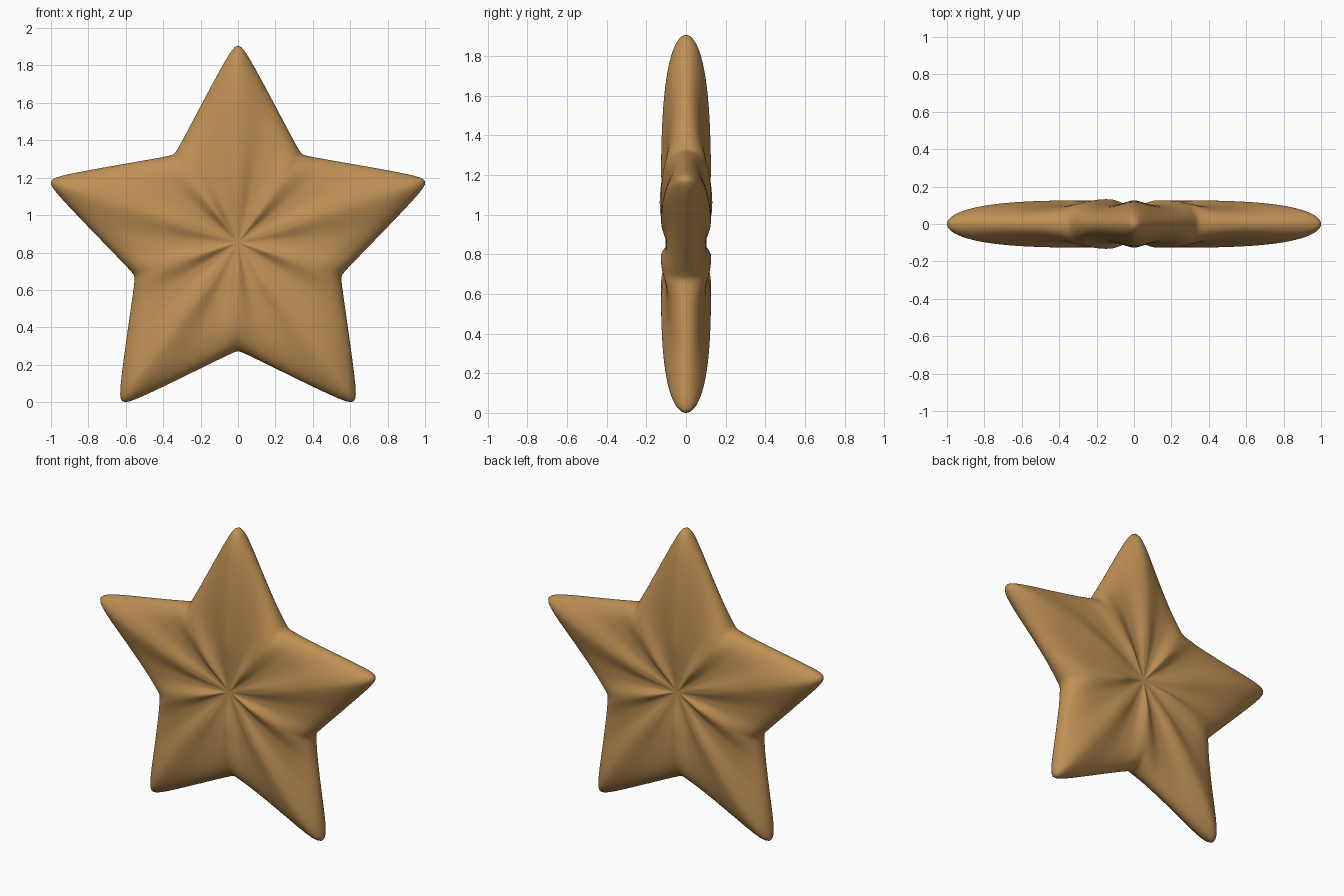
import bpy, bmesh, math

if "Cube" in bpy.data.objects:
    bpy.data.objects.remove(bpy.data.objects["Cube"])

N, K = 400, 24               # steps around and from centre to rim
TIP, VALLEY, EASE = 1.11, 0.575, 0.03
ALPHA = math.pi / 5          # angle between a tip and the next notch
CENTRE_Z = 0.85


def smooth(t):
    t = max(0.0, min(1.0, t))
    return t * t * (3 - 2 * t)


def outline(a):
    """Star radius at angle a from the top tip, with rounded tips and notches."""
    phi = abs((a + ALPHA) % (2 * ALPHA) - ALPHA)
    phi = math.sqrt(phi * phi + EASE * EASE)
    psi = ALPHA - phi
    psi = math.sqrt(psi * psi + EASE * EASE)
    phi = ALPHA - psi
    return TIP * VALLEY * math.sin(ALPHA) / (TIP * math.sin(phi) + VALLEY * math.sin(psi))


def half_thickness(a, s):
    """Pillow profile with ten soft ridges running out from a dimpled centre."""
    ridge = (0.5 + 0.5 * math.cos(10 * a)) ** 1.5
    notch = 0.5 - 0.5 * math.cos(5 * a)
    h = 0.094 + 0.009 * smooth(s / 0.4) + ridge * 0.024 * smooth(s / 0.35)
    # slightly fuller upper left ridge
    h += 0.006 * math.exp(-((a - (2 * math.pi - ALPHA)) / 0.15) ** 2 - ((s - 0.45) / 0.2) ** 2)
    p = 4 + 2 * notch
    return h * math.sqrt(max(0.0, 1 - s ** p))


bm = bmesh.new()
angles = [2 * math.pi * i / N for i in range(N)]


def ring(s, side):
    return [bm.verts.new((math.sin(a) * outline(a) * s, side * half_thickness(a, s),
                          CENTRE_Z + math.cos(a) * outline(a) * s)) for a in angles]


# both faces of the star share one rim
rim = ring(1.0, 1)
for side in (-1, 1):
    rings = [ring(math.sin(math.pi / 2 * k / K), side) for k in range(1, K)] + [rim]
    hub = bm.verts.new((0, side * half_thickness(0, 0), CENTRE_Z))
    for i in range(N):
        j = (i + 1) % N
        bm.faces.new((hub, rings[0][i], rings[0][j]))
        for inner, outer in zip(rings, rings[1:]):
            bm.faces.new((inner[i], outer[i], outer[j], inner[j]))
bmesh.ops.recalc_face_normals(bm, faces=bm.faces)

# stand on the ground
low = min(v.co.z for v in bm.verts)
for v in bm.verts:
    v.co.z -= low
for f in bm.faces:
    f.smooth = True

mesh = bpy.data.meshes.new("star")
bm.to_mesh(mesh)
bm.free()
mat = bpy.data.materials.new("golden brown")
mat.diffuse_color = (0.52, 0.28, 0.09, 1)
mat.use_nodes = True
mat.node_tree.nodes["Principled BSDF"].inputs["Base Color"].default_value = mat.diffuse_color
mesh.materials.append(mat)
bpy.context.collection.objects.link(bpy.data.objects.new("star", mesh))
